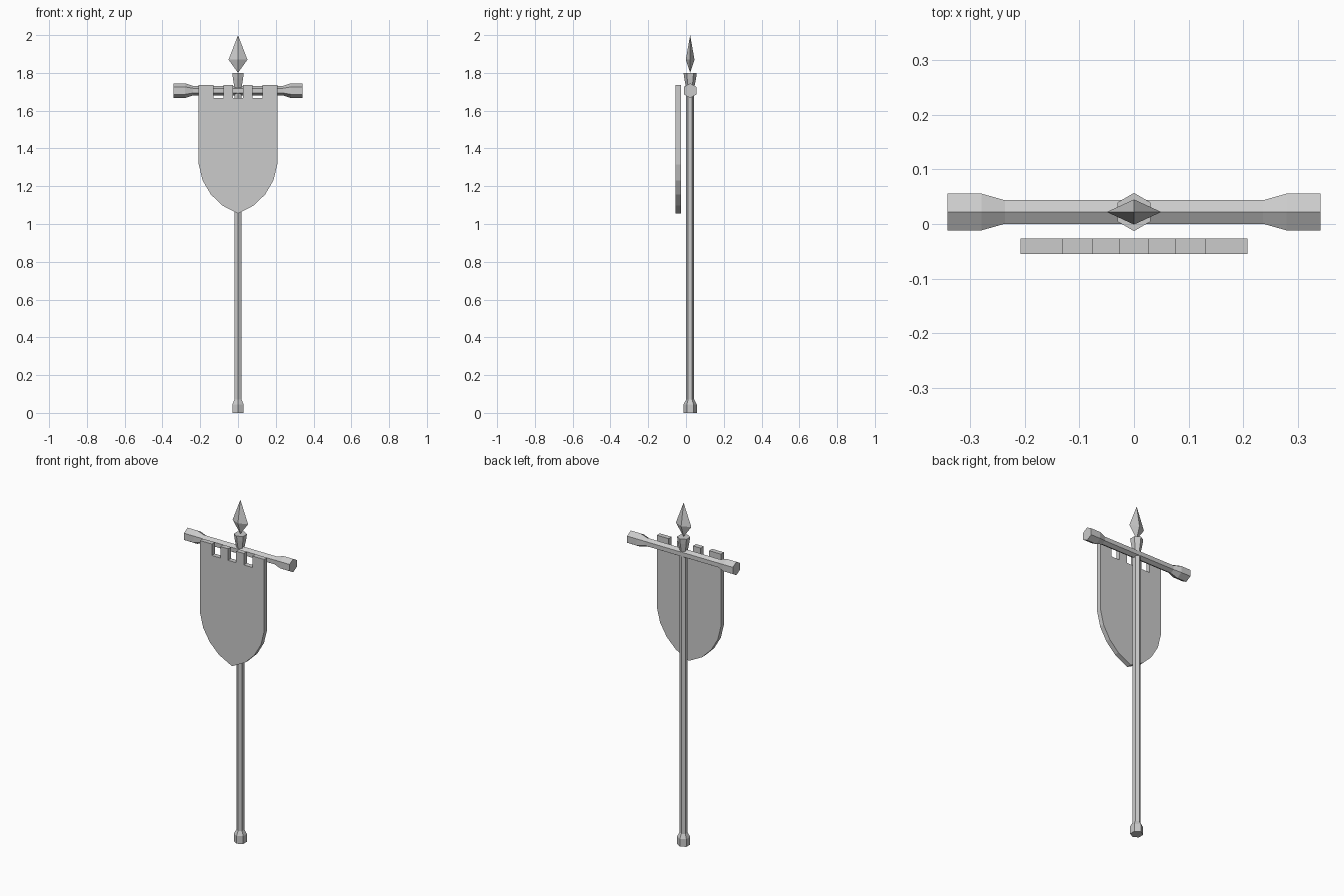
import bpy, bmesh, math
from mathutils import Vector

if "Cube" in bpy.data.objects:
    bpy.data.objects.remove(bpy.data.objects["Cube"])

grey = bpy.data.materials.new("plain grey")
grey.diffuse_color = (0.6, 0.6, 0.6, 1)
grey.use_nodes = True
grey.node_tree.nodes["Principled BSDF"].inputs["Base Color"].default_value = grey.diffuse_color

AXIS_Y = 0.022  # depth of the pole and crossbar


def finish(name, bm):
    bmesh.ops.recalc_face_normals(bm, faces=bm.faces[:])
    me = bpy.data.meshes.new(name)
    bm.to_mesh(me)
    bm.free()
    me.materials.append(grey)
    ob = bpy.data.objects.new(name, me)
    bpy.context.collection.objects.link(ob)
    return ob


def hex_rod(name, profile, place):
    """Six-sided rod lofted through (distance, radius) stations."""
    bm = bmesh.new()
    rings = []
    for d, r in profile:
        ring = []
        for i in range(6):
            a = math.radians(60 * i)
            ring.append(bm.verts.new(place(d, r * math.sin(a), r * math.cos(a))))
        rings.append(ring)
    for lo, hi in zip(rings, rings[1:]):
        for i in range(6):
            j = (i + 1) % 6
            bm.faces.new((lo[i], lo[j], hi[j], hi[i]))
    bm.faces.new(rings[0])
    bm.faces.new(rings[-1])
    return finish(name, bm)


# Upright pole with flared foot and collar, a corner facing the front
hex_rod("pole",
        [(0, 0.035), (0.045, 0.035), (0.07, 0.0215), (1.72, 0.0215),
         (1.77, 0.031), (1.80, 0.035)],
        lambda d, u, v: (u, AXIS_Y + v, d))

# Crossbar with thick ends, a corner facing up
half = [(0.237, 0.025), (0.28, 0.039), (0.342, 0.039)]
hex_rod("crossbar",
        [(-d, r) for d, r in reversed(half)] + half,
        lambda d, u, v: (d, AXIS_Y + u, 1.706 + v))

# Spearhead: flattened four-sided double pyramid
bm = bmesh.new()
tip = bm.verts.new((0, AXIS_Y, 2.0))
foot = bm.verts.new((0, AXIS_Y, 1.80))
belt = [bm.verts.new((x, AXIS_Y + y, 1.87))
        for x, y in ((0.05, 0), (0, 0.023), (-0.05, 0), (0, -0.023))]
for i in range(4):
    a, b = belt[i], belt[(i + 1) % 4]
    bm.faces.new((a, b, tip))
    bm.faces.new((b, a, foot))
finish("spearhead", bm)

# Banner: shield outline with three notches along the top, extruded
top, notch = 1.735, 1.668
right = [(0.085, 1.099), (0.144, 1.157), (0.187, 1.23), (0.208, 1.315),
         (0.208, top), (0.131, top), (0.131, notch), (0.076, notch),
         (0.076, top), (0.026, top), (0.026, notch)]
outline = [(0, 1.055)] + right + [(-x, z) for x, z in reversed(right)]
bm = bmesh.new()
front = bm.faces.new([bm.verts.new((x, -0.055, z)) for x, z in outline])
ext = bmesh.ops.extrude_face_region(bm, geom=[front], use_keep_orig=True)
bmesh.ops.translate(bm, vec=Vector((0, 0.028, 0)),
                    verts=[g for g in ext["geom"] if isinstance(g, bmesh.types.BMVert)])
finish("banner", bm)
